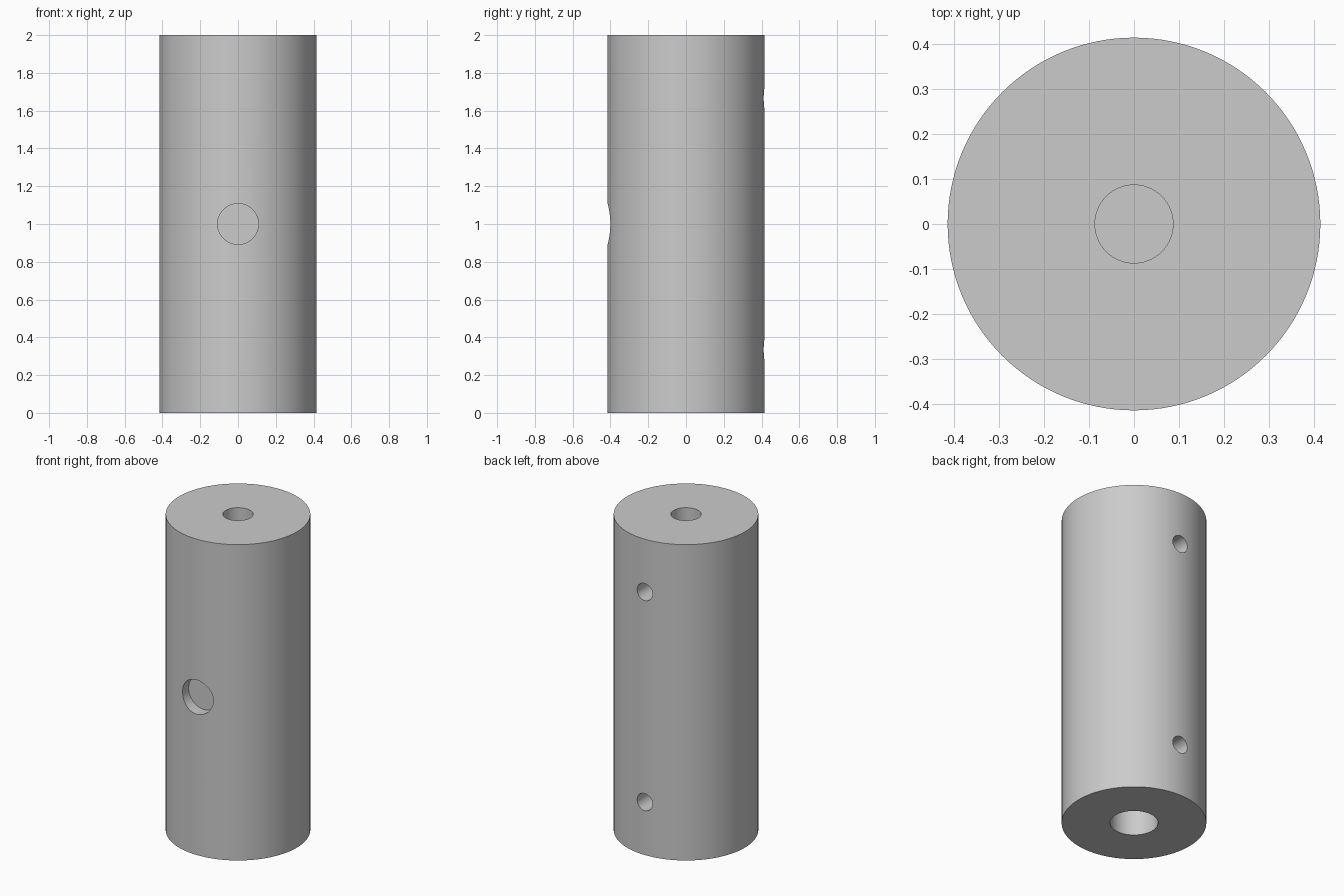
import bpy
from math import radians

cube = bpy.data.objects.get("Cube")
if cube:
    bpy.data.objects.remove(cube, do_unlink=True)

RADIUS, HEIGHT = 0.415, 2.0

grey = bpy.data.materials.new("plain_grey")
grey.use_nodes = True
colour = (0.6, 0.6, 0.6, 1)
grey.diffuse_color = colour
grey.node_tree.nodes["Principled BSDF"].inputs["Base Color"].default_value = colour


def cylinder(name, radius, length, centre, sides, along_y=False):
    bpy.ops.mesh.primitive_cylinder_add(
        vertices=sides, radius=radius, depth=length, location=centre,
        rotation=(radians(90) if along_y else 0, 0, 0))
    obj = bpy.context.object
    obj.name = name
    obj.data.materials.append(grey)
    return obj


def z_bore(name, radius, start, end):
    return cylinder(name, radius, end - start, (0, 0, (start + end) / 2), 64)


def y_bore(name, radius, start, end, z):
    return cylinder(name, radius, end - start, (0, (start + end) / 2, z), 64, True)


# Solid coupling body
body = cylinder("coupling_body", RADIUS, HEIGHT, (0, 0, HEIGHT / 2), 128)

# Shaft bores, shallow front recess and rear set screw holes
cutters = [
    z_bore("top_bore_cutter", 0.087, 1.33, 2.1),
    z_bore("bottom_bore_cutter", 0.138, -0.1, 0.67),
    y_bore("front_recess_cutter", 0.108, -0.5, -0.34, 1.0),
]
for z in (0.335, 1.665):
    cutters.append(y_bore("screw_hole_cutter", 0.054, 0, 0.5, z))

for cutter in cutters:
    cutter.hide_render = True
    cut = body.modifiers.new(cutter.name, "BOOLEAN")
    cut.operation = "DIFFERENCE"
    cut.solver = "EXACT"
    cut.object = cutter

# Bake the cuts and discard the cutters
bpy.ops.object.select_all(action="DESELECT")
body.select_set(True)
bpy.context.view_layer.objects.active = body
for cut in list(body.modifiers):
    bpy.ops.object.modifier_apply(modifier=cut.name)
for cutter in cutters:
    bpy.data.objects.remove(cutter, do_unlink=True)

bpy.ops.object.shade_smooth_by_angle(angle=radians(30))
